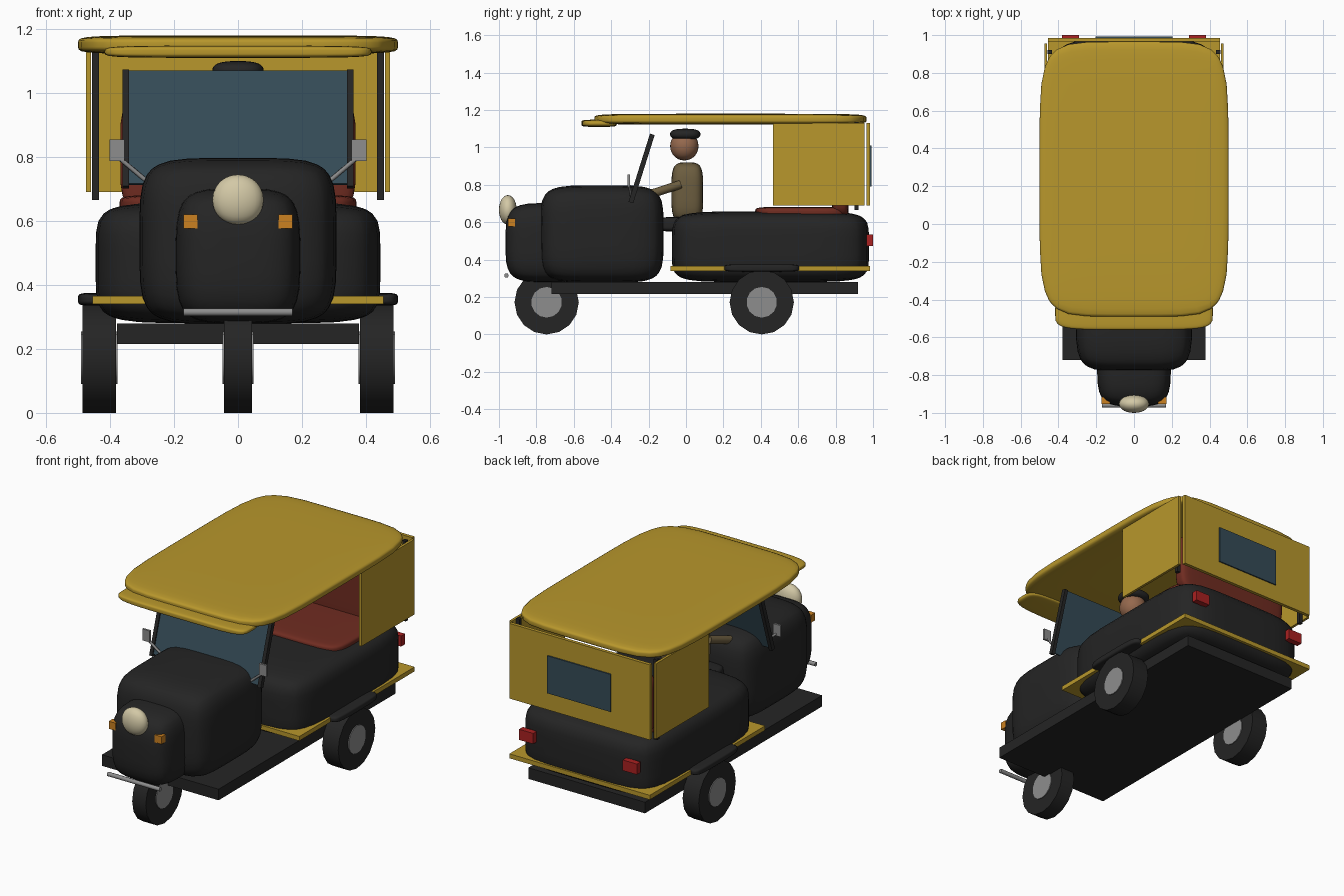
import bpy, bmesh, math
from mathutils import Vector

if "Cube" in bpy.data.objects:
    bpy.data.objects.remove(bpy.data.objects["Cube"])

def material(name, r, g, b):
    m = bpy.data.materials.new(name)
    m.diffuse_color = (r, g, b, 1)
    m.use_nodes = True
    m.node_tree.nodes["Principled BSDF"].inputs["Base Color"].default_value = m.diffuse_color
    return m

BLACK = material("black", 0.018, 0.018, 0.018)
YELLOW = material("yellow", 0.48, 0.31, 0.025)
GLASS = material("glass", 0.035, 0.07, 0.095)
RED = material("red", 0.4, 0.015, 0.015)
SEAT = material("seat red", 0.16, 0.025, 0.015)
CREAM = material("cream", 0.65, 0.58, 0.38)
ORANGE = material("orange", 0.6, 0.22, 0.015)
CLOTH = material("cloth", 0.15, 0.11, 0.05)
SKIN = material("skin", 0.3, 0.14, 0.075)
METAL = material("metal", 0.27, 0.27, 0.27)

def finish(bm, name, mat, smooth=False):
    bmesh.ops.recalc_face_normals(bm, faces=bm.faces)
    for f in bm.faces:
        f.smooth = smooth
    me = bpy.data.meshes.new(name)
    bm.to_mesh(me)
    bm.free()
    me.materials.append(mat)
    ob = bpy.data.objects.new(name, me)
    bpy.context.collection.objects.link(ob)
    return ob

def span(x, y, z):
    c = Vector([(a + b) / 2 for a, b in (x, y, z)])
    s = Vector([abs(b - a) / 2 for a, b in (x, y, z)])
    return c, s

def box(name, mat, x, y, z):
    c, s = span(x, y, z)
    bm = bmesh.new()
    bmesh.ops.create_cube(bm, size=2)
    for v in bm.verts:
        v.co = c + v.co * s
    return finish(bm, name, mat)

def soft(name, mat, x, y, z, n=6):
    """Rounded block: a gridded cube projected on a superellipsoid."""
    c, s = span(x, y, z)
    bm = bmesh.new()
    bmesh.ops.create_cube(bm, size=2)
    bmesh.ops.subdivide_edges(bm, edges=bm.edges[:], cuts=11, use_grid_fill=True)
    for v in bm.verts:
        p = Vector([math.sin(t * math.pi / 2) for t in v.co])
        p /= sum(abs(t) ** n for t in p) ** (1 / n)
        v.co = c + p * s
    return finish(bm, name, mat, True)

def rod(name, mat, a, b, r, sides=10, smooth=True):
    a, b = Vector(a), Vector(b)
    d = b - a
    bm = bmesh.new()
    bmesh.ops.create_cone(bm, cap_ends=True, segments=sides, radius1=r, radius2=r, depth=d.length)
    M = d.to_track_quat('Z', 'Y').to_matrix()
    for v in bm.verts:
        v.co = (a + b) / 2 + M @ v.co
    ob = finish(bm, name, mat)
    if smooth:
        for f in ob.data.polygons:
            f.use_smooth = len(f.vertices) == 4
        for e in ob.data.edges:
            p, q = (ob.data.vertices[i].co for i in e.vertices)
            e.use_edge_sharp = abs((q - p).normalized().dot(d.normalized())) < 0.5
    return ob

def slanted(name, mat, x, low, high, t):
    """Slab leaning in the side plane between two (y, z) points."""
    lo, hi = Vector(low), Vector(high)
    d = (hi - lo).normalized()
    o = Vector((-d.y, d.x)) * t / 2
    bm = bmesh.new()
    rings = [[bm.verts.new((xx, *p)) for p in (lo - o, lo + o, hi + o, hi - o)] for xx in x]
    bm.faces.new(rings[0])
    bm.faces.new(rings[1])
    for i in range(4):
        j = (i + 1) % 4
        bm.faces.new((rings[0][i], rings[0][j], rings[1][j], rings[1][i]))
    return finish(bm, name, mat)

def wheel(name, x, y, half):
    rod(name + "_tyre", BLACK, (x - half, y, 0.172), (x + half, y, 0.172), 0.172, 16)
    h = half + 0.005
    rod(name + "_hub", METAL, (x - h, y, 0.172), (x + h, y, 0.172), 0.082, 14)

# Chassis and bodywork
box("chassis", BLACK, (-0.378, 0.378), (-0.72, 0.92), (0.215, 0.28))
soft("front_cowl", BLACK, (-0.308, 0.308), (-0.78, -0.12), (0.277, 0.797), 5)
soft("nose", BLACK, (-0.195, 0.195), (-0.965, -0.5), (0.28, 0.702), 4)
soft("rear_body", BLACK, (-0.445, 0.445), (-0.075, 0.978), (0.28, 0.658), 6)
box("trim_band", YELLOW, (-0.455, 0.455), (-0.082, 0.985), (0.34, 0.366))

# Roof, visor and rear canopy
soft("roof", YELLOW, (-0.5, 0.5), (-0.49, 0.965), (1.122, 1.18), 6)
soft("visor", YELLOW, (-0.417, 0.417), (-0.56, -0.37), (1.11, 1.148), 5)
box("back_panel", YELLOW, (-0.455, 0.455), (0.965, 0.985), (0.69, 1.13))
box("rear_window", GLASS, (-0.205, 0.205), (0.98, 0.992), (0.79, 1.01))

# Wheels
wheel("front_wheel", 0, -0.745, 0.044)
for s, side in ((-1, "left"), (1, "right")):
    wheel(side + "_rear_wheel", s * 0.434, 0.405, 0.052)
    soft(side + "_fender", BLACK, (s * 0.37, s * 0.5), (0.205, 0.605), (0.335, 0.375), 5)
    box(side + "_canopy_panel", YELLOW, (s * 0.46, s * 0.475), (0.465, 0.955), (0.69, 1.13))
    box(side + "_rear_post", BLACK, (s * 0.435, s * 0.457), (0.9, 0.922), (0.665, 1.135))
    slanted(side + "_windshield_post", BLACK, (s * 0.34, s * 0.361), (-0.295, 0.705), (-0.18, 1.07), 0.026)
    # Mirrors and lamps
    rod(side + "_mirror_stem", METAL, (s * 0.28, -0.29, 0.72), (s * 0.375, -0.305, 0.80), 0.007, 8)
    box(side + "_mirror", METAL, (s * 0.355, s * 0.402), (-0.312, -0.3), (0.788, 0.855))
    box(side + "_indicator", ORANGE, (s * 0.127, s * 0.171), (-0.952, -0.915), (0.576, 0.62))
    box(side + "_tail_lamp", RED, (s * 0.29, s * 0.382), (0.965, 1.0), (0.473, 0.535))
    # Driver arms
    rod(side + "_arm", CLOTH, (s * 0.125, -0.03, 0.802), (s * 0.16, -0.19, 0.75), 0.023, 10)

# Windshield, headlight and bumper
slanted("windshield", GLASS, (-0.342, 0.342), (-0.292, 0.715), (-0.181, 1.068), 0.012)
soft("headlight", CREAM, (-0.08, 0.08), (-1.0, -0.905), (0.587, 0.745), 2)
rod("bumper", METAL, (-0.17, -0.96, 0.315), (0.17, -0.96, 0.315), 0.012)

# Seats
soft("passenger_seat", SEAT, (-0.37, 0.37), (0.37, 0.87), (0.62, 0.682), 6)
soft("passenger_backrest", SEAT, (-0.368, 0.368), (0.78, 0.87), (0.62, 1.0), 6)
soft("driver_seat", BLACK, (-0.17, 0.17), (-0.14, 0.12), (0.55, 0.628), 6)

# Driver
soft("driver_torso", CLOTH, (-0.13, 0.13), (-0.078, 0.092), (0.6, 0.92), 4)
soft("driver_head", SKIN, (-0.075, 0.075), (-0.085, 0.067), (0.93, 1.085), 2)
soft("driver_cap", BLACK, (-0.08, 0.08), (-0.085, 0.077), (1.04, 1.1), 2.6)
